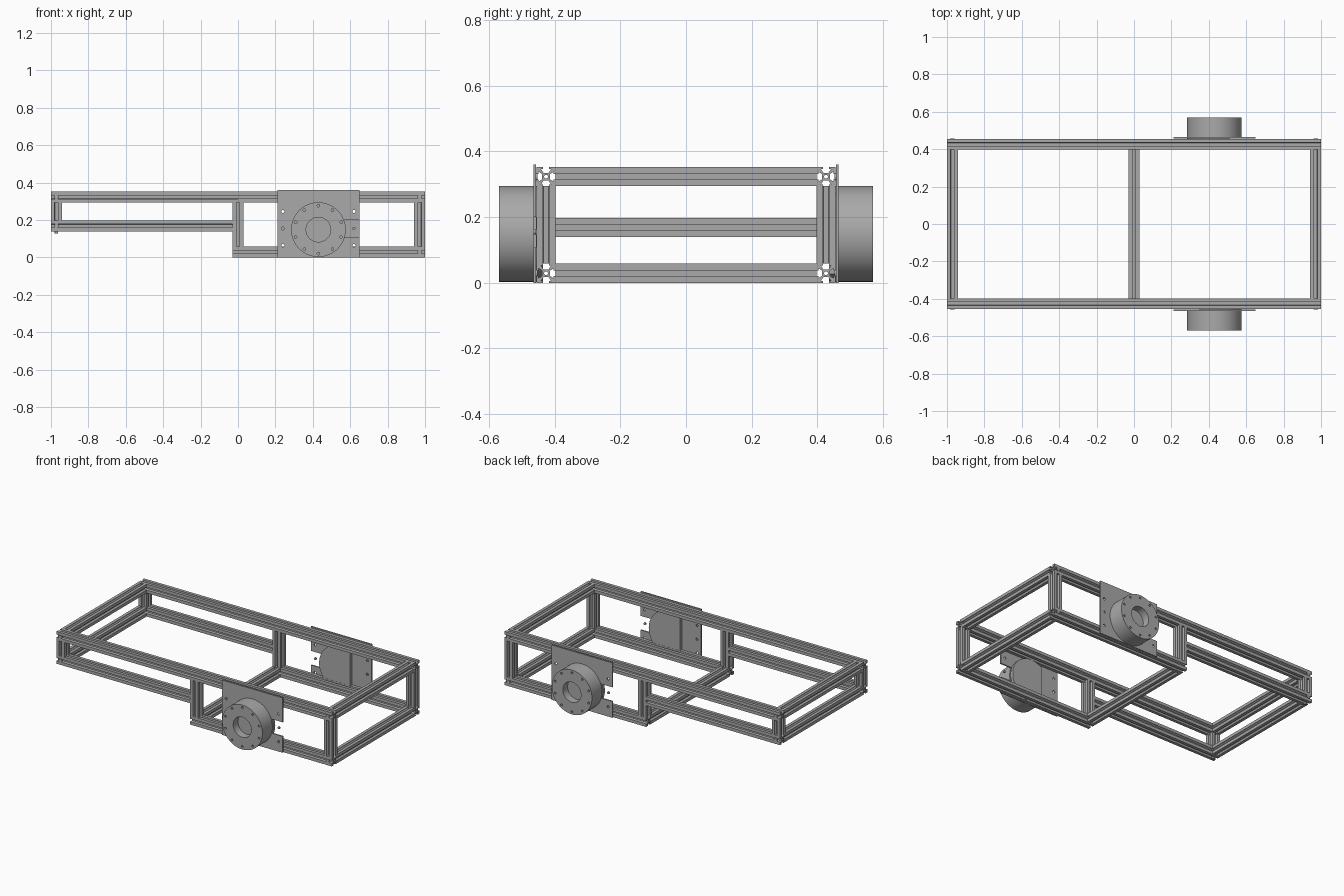
import bpy, bmesh, math
from mathutils import Matrix, Vector

if "Cube" in bpy.data.objects:
    bpy.data.objects.remove(bpy.data.objects["Cube"], do_unlink=True)

metal = bpy.data.materials.new("brushed_grey")
metal.use_nodes = True
grey = (0.4, 0.4, 0.4, 1)
metal.diffuse_color = grey
metal.node_tree.nodes["Principled BSDF"].inputs["Base Color"].default_value = grey


def circle(r, n=16, cx=0, cy=0):
    return [(cx + r * math.cos(math.tau * i / n), cy + r * math.sin(math.tau * i / n))
            for i in range(n)]


def extrude(name, loops, depth, matrix):
    """Fill nested 2D loops (outline, then holes) and extrude them along local z."""
    curve = bpy.data.curves.new(name, 'CURVE')
    curve.dimensions = '2D'
    curve.fill_mode = 'BOTH'
    curve.extrude = depth / 2
    for loop in loops:
        spline = curve.splines.new('POLY')
        spline.points.add(len(loop) - 1)
        for point, (x, y) in zip(spline.points, loop):
            point.co = (x, y, 0, 1)
        spline.use_cyclic_u = True
    source = bpy.data.objects.new(name + "_source", curve)
    bpy.context.collection.objects.link(source)
    deps = bpy.context.evaluated_depsgraph_get()
    mesh = bpy.data.meshes.new_from_object(source.evaluated_get(deps))
    bpy.data.objects.remove(source, do_unlink=True)
    bpy.data.curves.remove(curve)
    # Weld caps to walls, keep sharp edges
    bm = bmesh.new()
    bm.from_mesh(mesh)
    bmesh.ops.remove_doubles(bm, verts=bm.verts, dist=1e-5)
    bmesh.ops.recalc_face_normals(bm, faces=bm.faces)
    for f in bm.faces:
        f.smooth = True
    for e in bm.edges:
        e.smooth = len(e.link_faces) == 2 and e.calc_face_angle(0) < math.radians(30)
    bm.to_mesh(mesh)
    bm.free()
    mesh.name = name
    mesh.materials.clear()
    mesh.materials.append(metal)
    obj = bpy.data.objects.new(name, mesh)
    bpy.context.collection.objects.link(obj)
    obj.matrix_world = matrix
    return obj


# Slotted square rail section: one side turned four times
W = 0.058
H = W / 2
side = [(-H, -H), (-0.009, -H), (-0.009, -H + 0.006), (-0.015, -H + 0.006),
        (-0.008, -H + 0.017), (0.008, -H + 0.017), (0.015, -H + 0.006),
        (0.009, -H + 0.006), (0.009, -H)]
section = []
for turn in range(4):
    c, s = [(1, 0), (0, 1), (-1, 0), (0, -1)][turn]
    section += [(c * x - s * y, s * x + c * y) for x, y in side]


def rail(name, start, end):
    a, b = Vector(start), Vector(end)
    d = b - a
    turn = Matrix()
    if abs(d.x) > 0.01:
        turn = Matrix.Rotation(math.pi / 2, 4, 'Y')
    elif abs(d.y) > 0.01:
        turn = Matrix.Rotation(math.pi / 2, 4, 'X')
    extrude(name, [section, circle(0.006, 10)], d.length, Matrix.Translation((a + b) / 2) @ turn)


# Frame centre lines
Y, X = 0.455 - H, 1 - H
TOP, MID, LOW = 0.352 - H, 0.14 + H, H

for tag, y in (("front", -Y), ("back", Y)):
    rail(tag + "_top_rail", (-1, y, TOP), (1, y, TOP))
    rail(tag + "_bottom_rail", (-H, y, LOW), (1, y, LOW))
    rail(tag + "_middle_rail", (-1, y, MID), (-H, y, MID))
    rail(tag + "_left_post", (X, y, LOW + H), (X, y, TOP - H))
    rail(tag + "_right_post", (-X, y, MID + H), (-X, y, TOP - H))
    rail(tag + "_centre_post", (0, y, LOW + H), (0, y, TOP - H))
    # Corner screws on the outer faces, and feet under the raised end
    for x, z in ((X, LOW), (X, TOP), (-X, TOP), (-X, MID)):
        where = Matrix.Translation((x, math.copysign(0.455, y), z))
        extrude(tag + "_corner_screw", [circle(0.012)], 0.006,
                where @ Matrix.Rotation(math.pi / 2, 4, 'X'))
    extrude(tag + "_under_screw", [circle(0.009)], 0.012, Matrix.Translation((-X, y, 0.134)))

for name, x, z in (("left_top_crossbar", X, TOP), ("left_bottom_crossbar", X, LOW),
                   ("right_top_crossbar", -X, TOP), ("right_middle_crossbar", -X, MID),
                   ("centre_bottom_crossbar", 0, LOW)):
    rail(name, (x, -Y + H, z), (x, Y - H, z))

# Hub assembly, drawn about the hub axis
R, HUB_Z = 0.146, 0.149
BASE, HIGH = -HUB_Z, 0.36 - HUB_Z
plate = [(-0.22, BASE), (0.22, BASE), (0.22, -0.042), (0.08, -0.042),
         (0.08, 0.051), (0.22, 0.051), (0.22, HIGH), (-0.22, HIGH)]
plate_holes = [circle(0.008, 12, x, z) for x in (-0.19, 0.19) for z in (-0.085, 0.006, 0.097)]
bolt_holes = [circle(0.007, 12, 0.128 * math.cos(a), 0.128 * math.sin(a))
              for a in (math.pi / 2 + math.tau * i / 10 for i in range(10))]
# Round mount cut flat on one side
cut = math.acos(-0.08 / R)
mount = [(R * math.cos(a), R * math.sin(a))
         for a in (-cut + 2 * cut * i / 40 for i in range(41))]

for tag, spin in (("front", 0), ("back", math.pi)):
    def layer(name, loops, inner, outer):
        place = (Matrix.Translation((0.43, 0, HUB_Z)) @ Matrix.Rotation(spin, 4, 'Z')
                 @ Matrix.Translation((0, -(inner + outer) / 2, 0))
                 @ Matrix.Rotation(math.pi / 2, 4, 'X'))
        extrude(tag + name, loops, outer - inner, place)

    layer("_mounting_plate", [plate] + plate_holes, 0.456, 0.465)
    layer("_inner_mount", [mount], 0.436, 0.456)
    layer("_hub_base", [circle(R, 64)], 0.465, 0.52)
    layer("_hub_ring", [circle(R, 64), circle(0.066, 40)] + bolt_holes, 0.52, 0.57)
